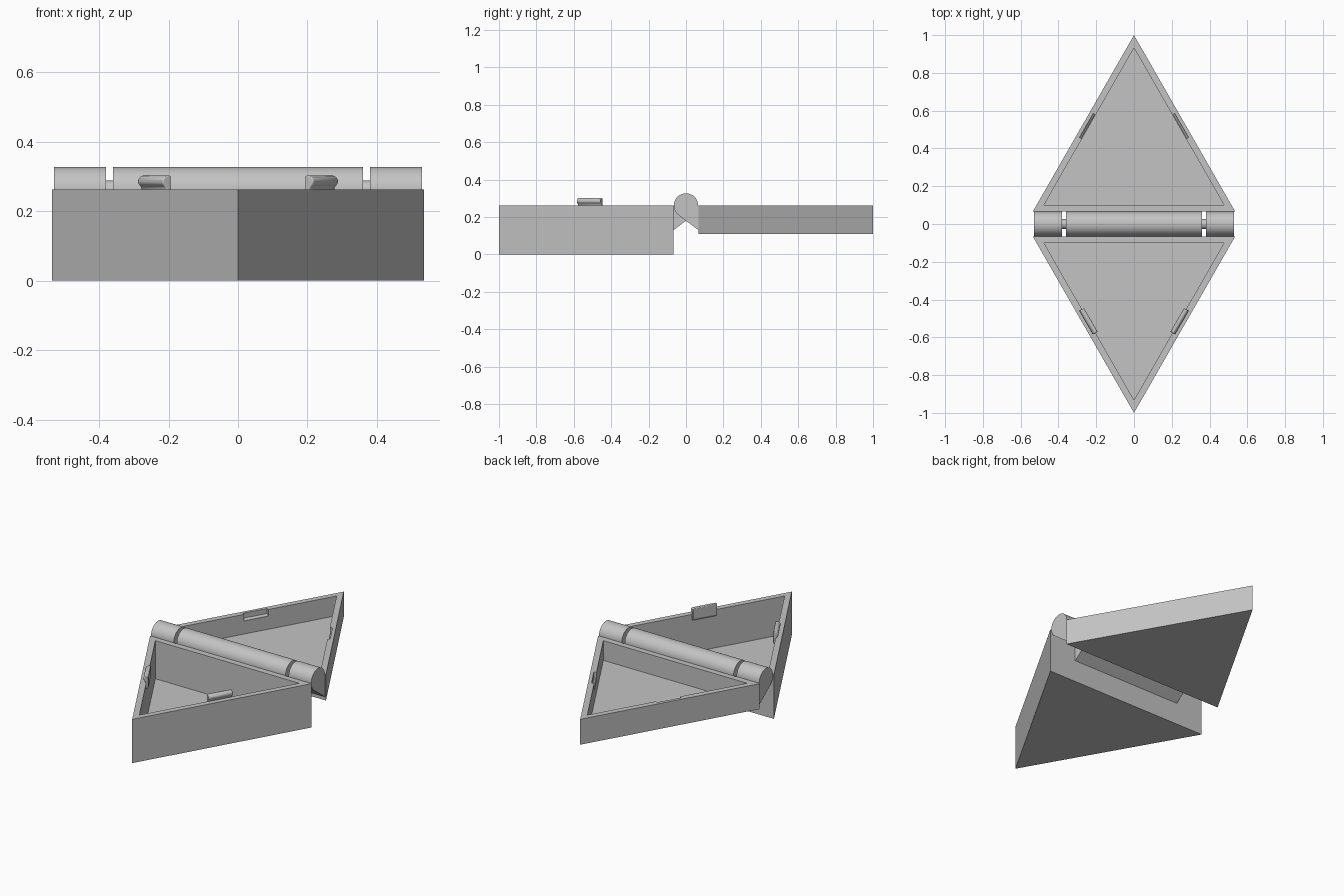
import bpy, bmesh, math
from mathutils import Matrix, Vector

cube = bpy.data.objects.get("Cube")
if cube:
    bpy.data.objects.remove(cube, do_unlink=True)

grey = bpy.data.materials.new("plain grey")
grey.use_nodes = True
colour = (0.55, 0.55, 0.55, 1)
grey.diffuse_color = colour
grey.node_tree.nodes["Principled BSDF"].inputs["Base Color"].default_value = colour

RIM = 0.262      # rim height, also the hinge axis height
GAP = 0.067      # distance from hinge axis to each tray
HALF = 0.535     # half width of a tray
WALL = 0.034
RADIUS = 0.065


def prism(name, points, vector, matrix=Matrix()):
    """Extrude a closed outline of 3D points along a vector."""
    bm = bmesh.new()
    face = bm.faces.new([bm.verts.new(p) for p in points])
    out = bmesh.ops.extrude_face_region(bm, geom=[face])
    moved = [v for v in out["geom"] if isinstance(v, bmesh.types.BMVert)]
    bmesh.ops.translate(bm, verts=moved, vec=vector)
    bmesh.ops.recalc_face_normals(bm, faces=bm.faces)
    bm.transform(matrix)
    mesh = bpy.data.meshes.new(name)
    bm.to_mesh(mesh)
    bm.free()
    mesh.materials.append(grey)
    obj = bpy.data.objects.new(name, mesh)
    bpy.context.collection.objects.link(obj)
    return obj


def smooth(obj):
    bpy.ops.object.select_all(action="DESELECT")
    obj.select_set(True)
    bpy.context.view_layer.objects.active = obj
    bpy.ops.object.shade_smooth_by_angle(angle=math.radians(30))


def cut(obj, cutter):
    mod = obj.modifiers.new("cut", "BOOLEAN")
    mod.operation, mod.solver, mod.object = "DIFFERENCE", "EXACT", cutter
    cutter.hide_render = True
    cutter.hide_set(True)


def triangle(inset, side, z):
    base = GAP + inset
    half = HALF - inset * math.sqrt(3)
    return [(-half, side * base, z), (half, side * base, z),
            (0, side * (1 - 2 * inset), z)]


def tray(name, side, bottom):
    """Open triangular tray with even walls and floor."""
    body = prism(name, triangle(0, side, bottom), (0, 0, RIM - bottom))
    hollow = prism(name + "_hollow", triangle(WALL, side, bottom + WALL), (0, 0, 0.5))
    cut(body, hollow)
    return body


def on_edge(side, flip):
    """Frame at the middle of an inner slanted rim: x outward, y along it."""
    y = 0.515
    x = (1 - 2 * WALL - y) / math.sqrt(3)
    angle = math.radians(30) * side
    if flip < 0:
        angle = math.pi - angle
    return Matrix.Translation((flip * x, side * y, RIM)) @ Matrix.Rotation(angle, 4, "Z")


front_tray = tray("front_tray", -1, 0)
back_tray = tray("back_tray", 1, 0.11)

# Snap tabs on the front tray, matching notches in the back tray
LENGTH = 0.145
tab_outline = [(0.002, -0.04), (-0.014, -0.026), (-0.014, 0.04), (0.004, 0.04),
               (0.014, 0.03), (0.014, 0.018), (0.002, 0.004)]
notch_outline = [(-0.01, -0.04), (0.002, -0.04), (0.013, -0.03),
                 (0.013, 0.02), (-0.01, 0.02)]
for flip, label in ((1, "left"), (-1, "right")):
    points = [(u, -LENGTH / 2, z) for u, z in tab_outline]
    tab = prism(label + "_snap_tab", points, (0, LENGTH, 0), on_edge(-1, flip))
    bevel = tab.modifiers.new("soft edges", "BEVEL")
    bevel.width, bevel.segments = 0.004, 2
    smooth(tab)
    points = [(u, -LENGTH / 2, z) for u, z in notch_outline]
    cut(back_tray, prism(label + "_notch_cutter", points, (0, LENGTH, 0), on_edge(1, flip)))


def knuckle(name, x0, x1, side):
    """Hinge barrel with a tangent web reaching its tray wall."""
    low = Vector((-GAP, -0.132))
    tangent = math.atan2(-low.y, GAP) - math.asin(RADIUS / low.length)
    start, end = tangent - math.pi / 2, math.pi
    steps = 40
    arc = [start + (end - start) * i / steps for i in range(steps + 1)]
    outline = [(RADIUS * math.cos(a), RADIUS * math.sin(a)) for a in arc]
    outline += [(-GAP, 0), (low.x, low.y)]
    points = [(x0, -side * y, RIM + z) for y, z in outline]
    smooth(prism(name, points, (x1 - x0, 0, 0)))


knuckle("middle_hinge_knuckle", -0.36, 0.36, -1)
knuckle("left_hinge_knuckle", 0.38, 0.53, 1)
knuckle("right_hinge_knuckle", -0.53, -0.38, 1)

# Pin visible in the gaps between knuckles
ring = [math.tau * i / 32 for i in range(32)]
pin = prism("hinge_pin", [(-0.45, 0.026 * math.cos(a), RIM + 0.026 * math.sin(a))
                          for a in ring], (0.9, 0, 0))
smooth(pin)
